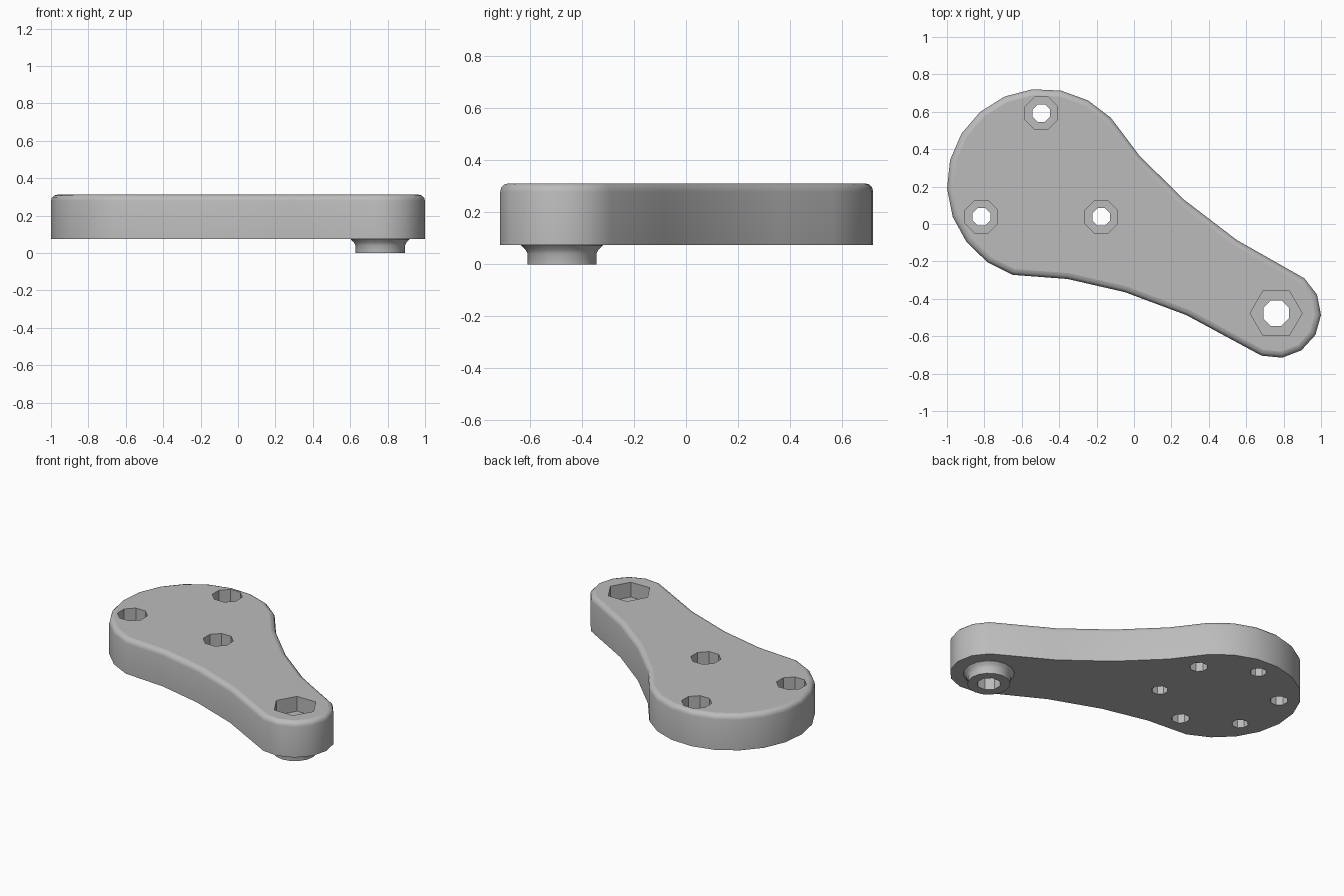
import bpy
import bmesh
from math import cos, sin, radians, pi
from mathutils import Matrix

cube = bpy.data.objects.get("Cube")
if cube:
    bpy.data.objects.remove(cube, do_unlink=True)

grey = bpy.data.materials.new("plain grey")
grey.use_nodes = True
colour = (0.5, 0.5, 0.5, 1)
grey.diffuse_color = colour
grey.node_tree.nodes["Principled BSDF"].inputs["Base Color"].default_value = colour

BOTTOM, TOP = 0.075, 0.312
DISC, DISC_R = (-0.49, 0.213), 0.51
TIP, TIP_R = (0.76, -0.477), 0.24


def make_object(name, bm):
    bmesh.ops.recalc_face_normals(bm, faces=bm.faces)
    mesh = bpy.data.meshes.new(name)
    bm.to_mesh(mesh)
    bm.free()
    obj = bpy.data.objects.new(name, mesh)
    bpy.context.collection.objects.link(obj)
    mesh.materials.append(grey)
    return obj


def arc(centre, radius, start, end, steps):
    angles = [radians(start + (end - start) * i / steps) for i in range(steps + 1)]
    return [(centre[0] + radius * cos(a), centre[1] + radius * sin(a)) for a in angles]


def drill(targets, centre, radius, z0, z1, sides, turn=0):
    """Cut a prism-shaped hole into every target."""
    bm = bmesh.new()
    place = Matrix.Translation((centre[0], centre[1], (z0 + z1) / 2)) @ Matrix.Rotation(turn, 4, "Z")
    bmesh.ops.create_cone(bm, cap_ends=True, segments=sides, radius1=radius,
                          radius2=radius, depth=z1 - z0, matrix=place)
    # Put a corner on the local x axis
    cutter = make_object("hole_cutter", bm)
    cutter.hide_render = True
    for obj in targets:
        mod = obj.modifiers.new("hole", "BOOLEAN")
        mod.operation = "DIFFERENCE"
        mod.solver = "EXACT"
        mod.object = cutter
        bpy.context.view_layer.objects.active = obj
        bpy.ops.object.modifier_apply(modifier=mod.name)
    bpy.data.objects.remove(cutter, do_unlink=True)


def shade(obj):
    """Smooth the curved walls, keep the flat faces crisp."""
    bm = bmesh.new()
    bm.from_mesh(obj.data)
    for face in bm.faces:
        face.smooth = True
    for edge in bm.edges:
        flat = any(abs(f.normal.z) > 0.99 for f in edge.link_faces)
        edge.smooth = not flat and edge.calc_face_angle(pi) < radians(36)
    bm.to_mesh(obj.data)
    bm.free()


# Arm plate: wide disc and small tip joined by hollow flanks
outline = arc(TIP, TIP_R, -109, 51, 6)
outline += [(0.55, -0.086), (0.27, 0.128), (0.03, 0.364)]
outline += arc(DISC, DISC_R, 44, 252, 12)
outline += [(-0.355, -0.294), (-0.05, -0.364), (0.28, -0.487)]
bm = bmesh.new()
base = bm.faces.new([bm.verts.new((x, y, BOTTOM)) for x, y in outline])
raised = bmesh.ops.extrude_face_region(bm, geom=[base], use_keep_orig=True)["geom"]
top_verts = [g for g in raised if isinstance(g, bmesh.types.BMVert)]
bmesh.ops.translate(bm, verts=top_verts, vec=(0, 0, TOP - BOTTOM))
bmesh.ops.recalc_face_normals(bm, faces=bm.faces)
rim = [e for e in bm.edges if all(v.co.z > TOP - 0.01 for v in e.verts)]
bmesh.ops.bevel(bm, geom=rim, offset=0.032, segments=3, profile=0.5, affect="EDGES")
plate = make_object("arm_plate", bm)

# Flared boss under the tip
bm = bmesh.new()
sides = 16
rings = []
for radius, z in [(0.132, 0), (0.132, 0.04), (0.141, 0.058), (0.157, 0.073), (0.157, 0.085)]:
    ring = [bm.verts.new((x, y, z)) for x, y in arc(TIP, radius, 0, 360, sides)[:-1]]
    rings.append(ring)
for low, high in zip(rings, rings[1:]):
    for i in range(sides):
        j = (i + 1) % sides
        bm.faces.new((low[i], low[j], high[j], high[i]))
bm.faces.new(rings[0])
bm.faces.new(rings[-1])
boss = make_object("pivot_boss", bm)

# Pivot hole with its hexagonal nut pocket
drill([plate, boss], TIP, 0.074, -0.1, 0.5, 8, pi / 8)
drill([plate], TIP, 0.139, 0.212, 0.5, 6, pi / 2)

# Ring of six holes: stepped through holes alternate with blind ones
for i in range(6):
    a = radians(30 + 60 * i)
    centre = (-0.495 + 0.37 * cos(a), 0.223 + 0.37 * sin(a))
    if i % 2:
        drill([plate], centre, 0.051, -0.1, 0.5, 8, pi / 8)
        drill([plate], centre, 0.094, 0.155, 0.5, 8, pi / 8)
    else:
        drill([plate], centre, 0.056, -0.1, 0.2, 8, pi / 8)

for part in (plate, boss):
    shade(part)
